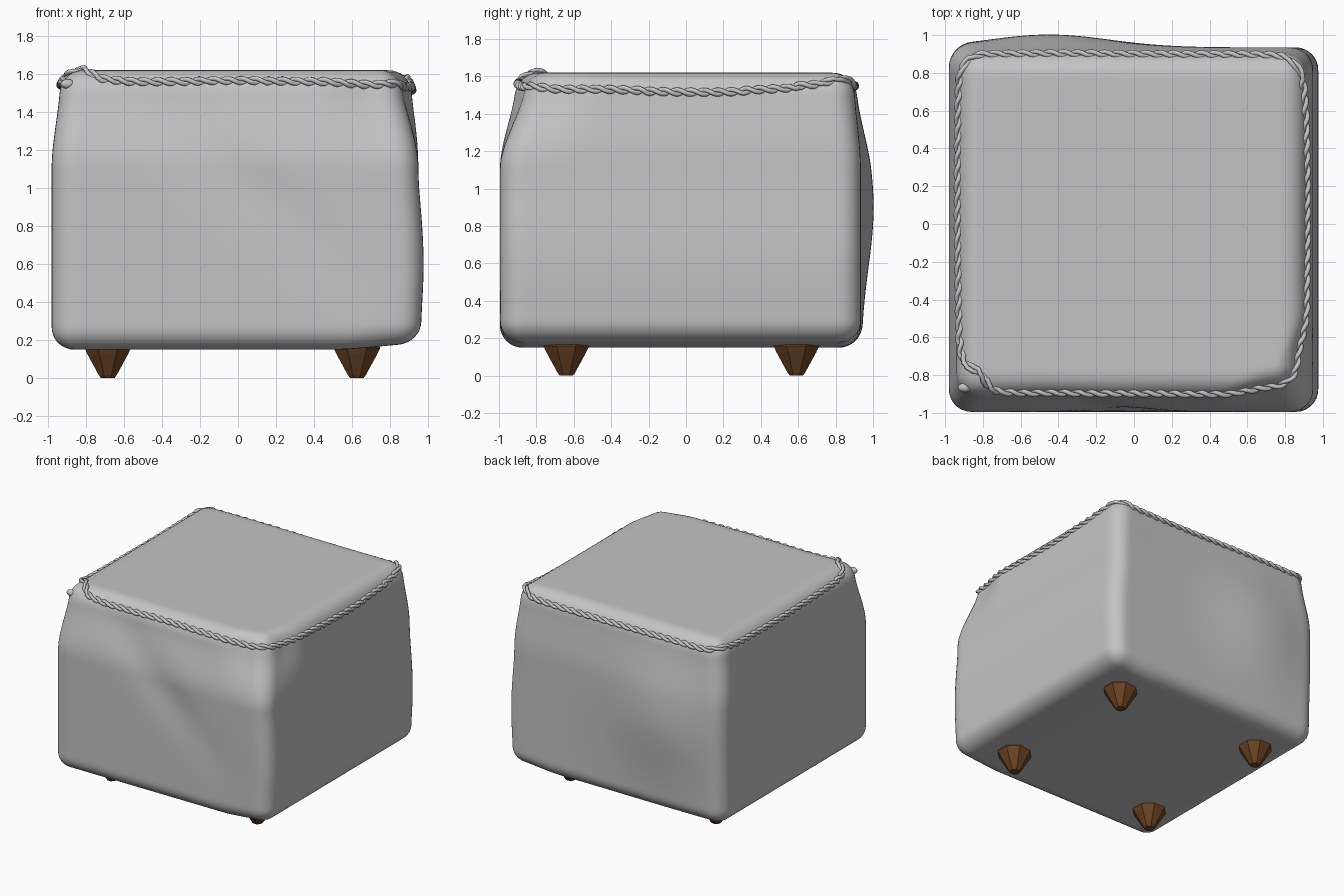
import bpy, bmesh, math
from mathutils import Vector
from mathutils.bvhtree import BVHTree

if "Cube" in bpy.data.objects:
    bpy.data.objects.remove(bpy.data.objects["Cube"])


def material(name, rgb):
    m = bpy.data.materials.new(name)
    m.diffuse_color = (*rgb, 1)
    m.use_nodes = True
    m.node_tree.nodes["Principled BSDF"].inputs["Base Color"].default_value = m.diffuse_color
    return m


fabric = material("grey fabric", (0.55, 0.55, 0.55))
wood = material("brown wood", (0.16, 0.06, 0.018))


def smooth(a, b, v):
    t = max(0.0, min(1.0, (v - a) / (b - a)))
    return t * t * (3 - 2 * t)


def bump(v, centre, width):
    return math.exp(-((v - centre) / width) ** 2)


def add_object(name, bm, mat, shade):
    mesh = bpy.data.meshes.new(name)
    bm.to_mesh(mesh)
    for p in mesh.polygons:
        p.use_smooth = shade
    mesh.materials.append(mat)
    ob = bpy.data.objects.new(name, mesh)
    bpy.context.collection.objects.link(ob)
    return ob


# Cushion body: rounded box, then sagged and bulged by soft bumps
HALF, CENTRE, R = Vector((0.97, 0.965, 0.735)), Vector((-0.01, -0.03, 0.885)), 0.12


def cushion_point(p):
    q = Vector([c * h for c, h in zip(p, HALF)])
    inner = Vector([max(-(h - R), min(h - R, c)) for c, h in zip(q, HALF)])
    x, y, z = inner + (q - inner).normalized() * R + CENTRE
    right, left = smooth(0, 0.9, x), smooth(0, 0.9, -x)
    back, front = smooth(0, 0.9, y), smooth(0, 0.9, -y)
    top = smooth(1.1, 1.58, z)
    corner = smooth(1.45, 1.85, x - y)
    nx = x + left * 0.045 * top - right * 0.05 * top
    nx += right * (0.016 * bump(z, 0.6, 0.28) - 0.012 * bump(z, 1.1, 0.2))
    nx -= 0.05 * top * corner
    ny = y + front * 0.085 * top - back * 0.035 * top + 0.05 * top * corner
    ny += back * 0.068 * bump(x, -0.45, 0.45) * bump(z, 0.9, 0.45)
    d = (x + 0.05) * 0.8 + (z - 1.1)
    ny += front * 0.025 * bump(d, 0, 0.22) * bump(x, -0.05, 0.45)
    nz = z + 0.03 * smooth(0.5, 0.95, x) * (1 - smooth(0.15, 0.6, z))
    return Vector((nx, ny, nz))


bm = bmesh.new()
bmesh.ops.create_cube(bm, size=2)
bmesh.ops.subdivide_edges(bm, edges=bm.edges[:], cuts=59, use_grid_fill=True)
for v in bm.verts:
    v.co = cushion_point(v.co)
bm.normal_update()
surface = BVHTree.FromBMesh(bm)
add_object("cushion_body", bm, fabric, True)
bm.free()

# Rope path: rough loop, corners cut smooth, laid on the cushion surface
guide = [(-0.89, -0.88, 1.55), (0, -0.88, 1.555), (0.72, -0.88, 1.545), (0.86, -0.77, 1.535),
         (0.89, -0.5, 1.525), (0.9, 0.1, 1.51), (0.87, 0.5, 1.52), (0.83, 0.87, 1.54),
         (0.4, 0.91, 1.55), (-0.5, 0.88, 1.54), (-0.92, 0.89, 1.545), (-0.93, 0, 1.54)]
path = [Vector(p) for p in guide]
for _ in range(3):
    path = [a.lerp(b, t) for a, b in zip(path, path[1:] + path[:1]) for t in (0.2, 0.8)]


def resample(points, n):
    loop = points + points[:1]
    lengths = [(b - a).length for a, b in zip(loop, loop[1:])]
    step, out, i, start = sum(lengths) / n, [], 0, 0.0
    for k in range(n):
        while start + lengths[i] < k * step and i < len(lengths) - 1:
            start += lengths[i]
            i += 1
        out.append(loop[i].lerp(loop[i + 1], (k * step - start) / max(lengths[i], 1e-6)))
    return out


TURNS, N = 46, 46 * 14
hits = [surface.find_nearest(p)[:2] for p in resample(path, N)]


def strand(name, phase):
    cu = bpy.data.curves.new(name, 'CURVE')
    cu.dimensions = '3D'
    cu.bevel_depth, cu.bevel_resolution = 0.0125, 2
    sp = cu.splines.new('POLY')
    sp.points.add(N - 1)
    sp.use_cyclic_u = sp.use_smooth = True
    for i, (pos, normal) in enumerate(hits):
        tangent = (hits[(i + 1) % N][0] - hits[i - 1][0]).normalized()
        side = tangent.cross(normal).normalized()
        a = 2 * math.pi * TURNS * i / N + phase
        co = pos + normal * (0.004 + 0.011 * math.cos(a)) + side * 0.012 * math.sin(a)
        sp.points[i].co = (*co, 1)
    cu.materials.append(fabric)
    ob = bpy.data.objects.new(name, cu)
    bpy.context.collection.objects.link(ob)
    bpy.ops.object.select_all(action='DESELECT')
    ob.select_set(True)
    bpy.context.view_layer.objects.active = ob
    bpy.ops.object.convert(target='MESH')


strand("rope_strand_a", 0)
strand("rope_strand_b", math.pi)

# Rope knot at the front left corner
bm = bmesh.new()
bmesh.ops.create_uvsphere(bm, u_segments=12, v_segments=8, radius=0.025)
knot = surface.find_nearest(Vector((-0.9, -0.87, 1.55)))[0]
for v in bm.verts:
    v.co = Vector((v.co.x * 1.5, v.co.y, v.co.z)) + knot
add_object("rope_knot", bm, fabric, True)
bm.free()

# Tapered eight-sided legs, flat shaded
PROFILE = [(0.038, 0.0), (0.052, 0.018), (0.115, 0.125), (0.132, 0.158), (0.12, 0.2)]


def leg(name, x, y):
    bm = bmesh.new()
    rings = [[bm.verts.new((x + r * math.cos((k + 0.5) * math.pi / 4),
                            y + r * math.sin((k + 0.5) * math.pi / 4), z))
              for k in range(8)] for r, z in PROFILE]
    for lo, hi in zip(rings, rings[1:]):
        for k in range(8):
            j = (k + 1) % 8
            bm.faces.new((lo[k], lo[j], hi[j], hi[k]))
    bm.faces.new(rings[0][::-1])
    bm.faces.new(rings[-1])
    add_object(name, bm, wood, False)
    bm.free()


for end, y in (("front", -0.64), ("back", 0.59)):
    for side, x in (("left", -0.685), ("right", 0.625)):
        leg(f"{end}_{side}_leg", x, y)
